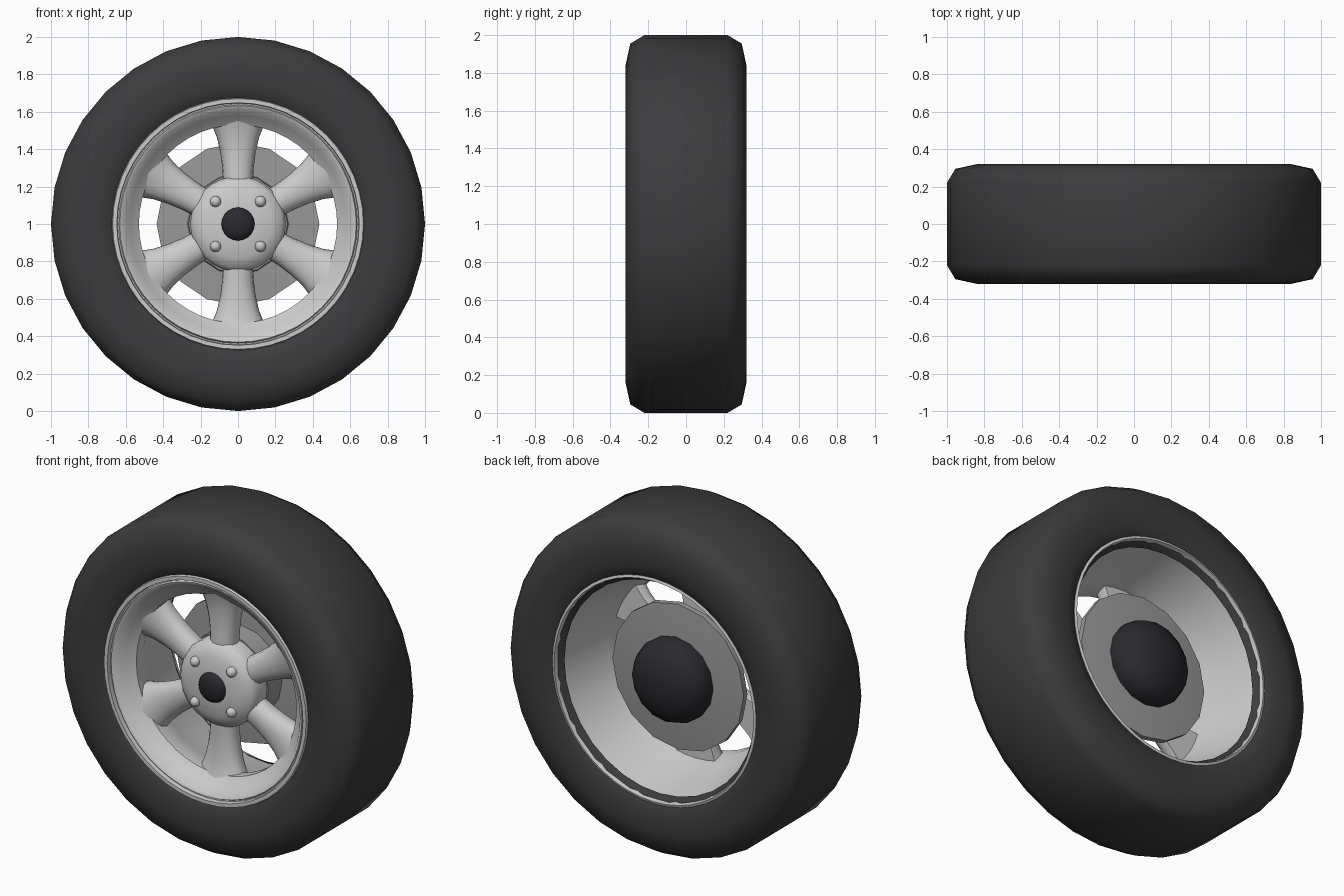
import bpy, bmesh, math
from mathutils import Matrix

if "Cube" in bpy.data.objects:
    bpy.data.objects.remove(bpy.data.objects["Cube"])

CZ = 1.0  # axle height


def material(name, rgb):
    m = bpy.data.materials.new(name)
    m.diffuse_color = (*rgb, 1)
    m.use_nodes = True
    m.node_tree.nodes["Principled BSDF"].inputs["Base Color"].default_value = m.diffuse_color
    return m


def finish(name, bm, mat=None, angle=40):
    bmesh.ops.remove_doubles(bm, verts=bm.verts, dist=1e-5)
    bmesh.ops.recalc_face_normals(bm, faces=bm.faces)
    me = bpy.data.meshes.new(name)
    bm.to_mesh(me)
    bm.free()
    ob = bpy.data.objects.new(name, me)
    bpy.context.collection.objects.link(ob)
    if mat:
        me.materials.append(mat)
    bpy.ops.object.select_all(action='DESELECT')
    ob.select_set(True)
    bpy.context.view_layer.objects.active = ob
    bpy.ops.object.shade_smooth_by_angle(angle=math.radians(angle))
    return ob


def lathe(name, profile, segs, mat=None, closed=False, centre=(0, 0, CZ), angle=40):
    """Spin (radius, y) points around the y axis."""
    bm = bmesh.new()
    pts = profile + profile[:1] if closed else profile
    vs = [bm.verts.new((r, y, 0)) for r, y in pts]
    es = [bm.edges.new(p) for p in zip(vs, vs[1:])]
    bmesh.ops.spin(bm, geom=vs + es, cent=(0, 0, 0), axis=(0, 1, 0),
                   angle=math.tau, steps=segs, use_duplicate=False)
    bmesh.ops.remove_doubles(bm, verts=bm.verts, dist=1e-5)
    bmesh.ops.translate(bm, verts=bm.verts, vec=centre)
    return finish(name, bm, mat, angle)


rubber = material("rubber", (0.045, 0.045, 0.048))
black = material("black_plastic", (0.022, 0.022, 0.028))
steel = material("brake_steel", (0.32, 0.32, 0.32))

# Tyre
half = [(1.0, 0.22), (0.955, 0.295), (0.84, 0.32), (0.74, 0.315), (0.665, 0.295), (0.63, 0.25)]
lathe("tyre", [(r, -y) for r, y in reversed(half)] + half, 32, rubber, angle=60)

# Rim: front lip, groove, bowl, and barrel widening to the back
lathe("rim", [(0.66, -0.27), (0.675, -0.295), (0.67, -0.312), (0.648, -0.312),
              (0.645, -0.285), (0.638, -0.285), (0.632, -0.298), (0.615, -0.292),
              (0.58, -0.245), (0.53, -0.205), (0.53, -0.14), (0.56, -0.06),
              (0.61, 0.10), (0.645, 0.25), (0.66, 0.305), (0.675, 0.30),
              (0.66, 0.24), (0.63, 0.10), (0.62, -0.1)], 48, closed=True, angle=45)

# Six spokes, each lofted from arched cross-sections: radius, half width, front y, edge y
sections = [(0.20, 0.078, -0.200, -0.12), (0.30, 0.084, -0.195, -0.12),
            (0.38, 0.094, -0.195, -0.12), (0.46, 0.112, -0.200, -0.125),
            (0.52, 0.136, -0.212, -0.13), (0.56, 0.155, -0.225, -0.13)]
N = 8
bm = bmesh.new()
for k in range(6):
    rot = Matrix.Translation((0, 0, CZ)) @ Matrix.Rotation(k * math.tau / 6, 4, 'Y')
    rings = []
    for r, w, yf, ye in sections:
        ring = []
        for i in range(N + 1):
            a = math.pi * i / N
            ring.append((-w * math.cos(a), ye + (yf - ye) * math.sin(a) ** 0.8, r))
        ring += [(w * 0.9, -0.09, r), (-w * 0.9, -0.09, r)]
        rings.append([bm.verts.new(rot @ Matrix.Translation(p).translation) for p in ring])
    for a, b in zip(rings, rings[1:]):
        for i in range(len(a)):
            j = (i + 1) % len(a)
            bm.faces.new((a[i], a[j], b[j], b[i]))
    bm.faces.new(rings[0])
    bm.faces.new(rings[-1])
finish("spokes", bm, angle=50)

# Domed hub, centre cap and bolts
lathe("hub", [(0, -0.245), (0.10, -0.242), (0.18, -0.23), (0.235, -0.208),
              (0.255, -0.175), (0.255, -0.09), (0, -0.09)], 32)
lathe("centre_cap", [(0, -0.275), (0.05, -0.27), (0.08, -0.258), (0.09, -0.24),
                     (0.09, -0.2)], 20, black, angle=50)
for sx in (-1, 1):
    for sz in (-1, 1):
        lathe("bolt", [(0, -0.262), (0.016, -0.258), (0.026, -0.247), (0.03, -0.232),
                       (0.03, -0.2)], 12, centre=(0.12 * sx, 0, CZ + 0.12 * sz), angle=60)

# Brake disc with its hat, and the dark axle dome behind
lathe("brake_disc", [(0, -0.09), (0.265, -0.09), (0.27, 0.03), (0.435, 0.04),
                     (0.435, 0.075), (0.25, 0.095), (0, 0.095)], 16, steel)
lathe("axle_dome", [(0.245, 0.07), (0.25, 0.13), (0.225, 0.19), (0.165, 0.235),
                    (0.085, 0.26), (0, 0.268)], 16, black, angle=60)
